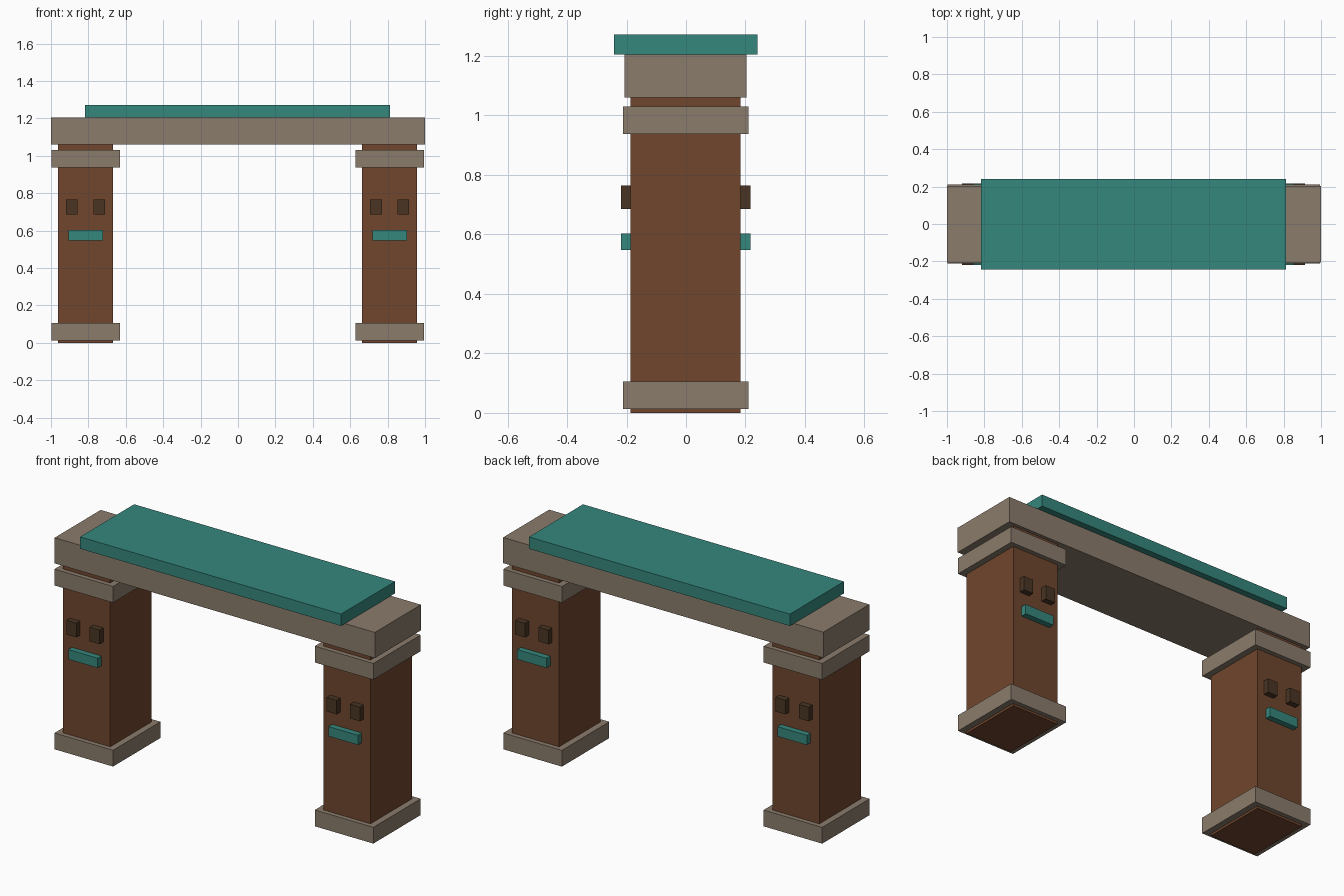
import bpy

default = bpy.data.objects.get("Cube")
if default:
    bpy.data.objects.remove(default, do_unlink=True)


def material(name, hex_code):
    """Flat material from an sRGB hex colour, stored as linear values."""
    srgb = [int(hex_code[i:i + 2], 16) / 255 for i in (0, 2, 4)]
    colour = [c / 12.92 if c < 0.04 else ((c + 0.055) / 1.055) ** 2.4 for c in srgb] + [1]
    mat = bpy.data.materials.new(name)
    mat.use_nodes = True
    mat.diffuse_color = colour
    bsdf = mat.node_tree.nodes["Principled BSDF"]
    bsdf.inputs["Base Color"].default_value = colour
    bsdf.inputs["Roughness"].default_value = 0.9
    return mat


def box(name, mat, x, y, z):
    """Axis-aligned box from (min, max) ranges."""
    spans = (x, y, z)
    bpy.ops.mesh.primitive_cube_add(size=1, location=[(a + b) / 2 for a, b in spans])
    obj = bpy.context.object
    obj.name = name
    obj.scale = [b - a for a, b in spans]
    bpy.ops.object.transform_apply(location=False, rotation=False, scale=True)
    obj.data.materials.append(mat)
    return obj


def around(centre, half):
    return (centre - half, centre + half)


wood = material("brown_wood", "70462D")
stone = material("grey_stone", "8B7C6C")
teal = material("teal_paint", "35877D")
dark = material("dark_wood", "4A3524")

# Lintel and roof slab
box("lintel_beam", stone, (-1, 1), around(-0.002, 0.205), (1.06, 1.205))
box("roof_slab", teal, around(-0.002, 0.815), around(-0.001, 0.241), (1.205, 1.272))

# Two posts, each with collars and a carved face on front and back
for side, cx in (("right", -0.815), ("left", 0.811)):
    box(side + "_post", wood, around(cx, 0.147), around(-0.001, 0.185), (0, 1.07))
    for level, z in (("base", (0.013, 0.105)), ("top", (0.938, 1.03))):
        box(f"{side}_{level}_collar", stone, around(cx, 0.183), around(-0.001, 0.211), z)
    for facing, y in (("front", (-0.219, -0.18)), ("back", (0.18, 0.217))):
        for eye, offset in (("eye_a", -0.073), ("eye_b", 0.073)):
            box(f"{side}_{facing}_{eye}", dark, around(cx + offset, 0.031), y, (0.685, 0.765))
        box(f"{side}_{facing}_mouth", teal, around(cx, 0.092), y, (0.548, 0.603))
